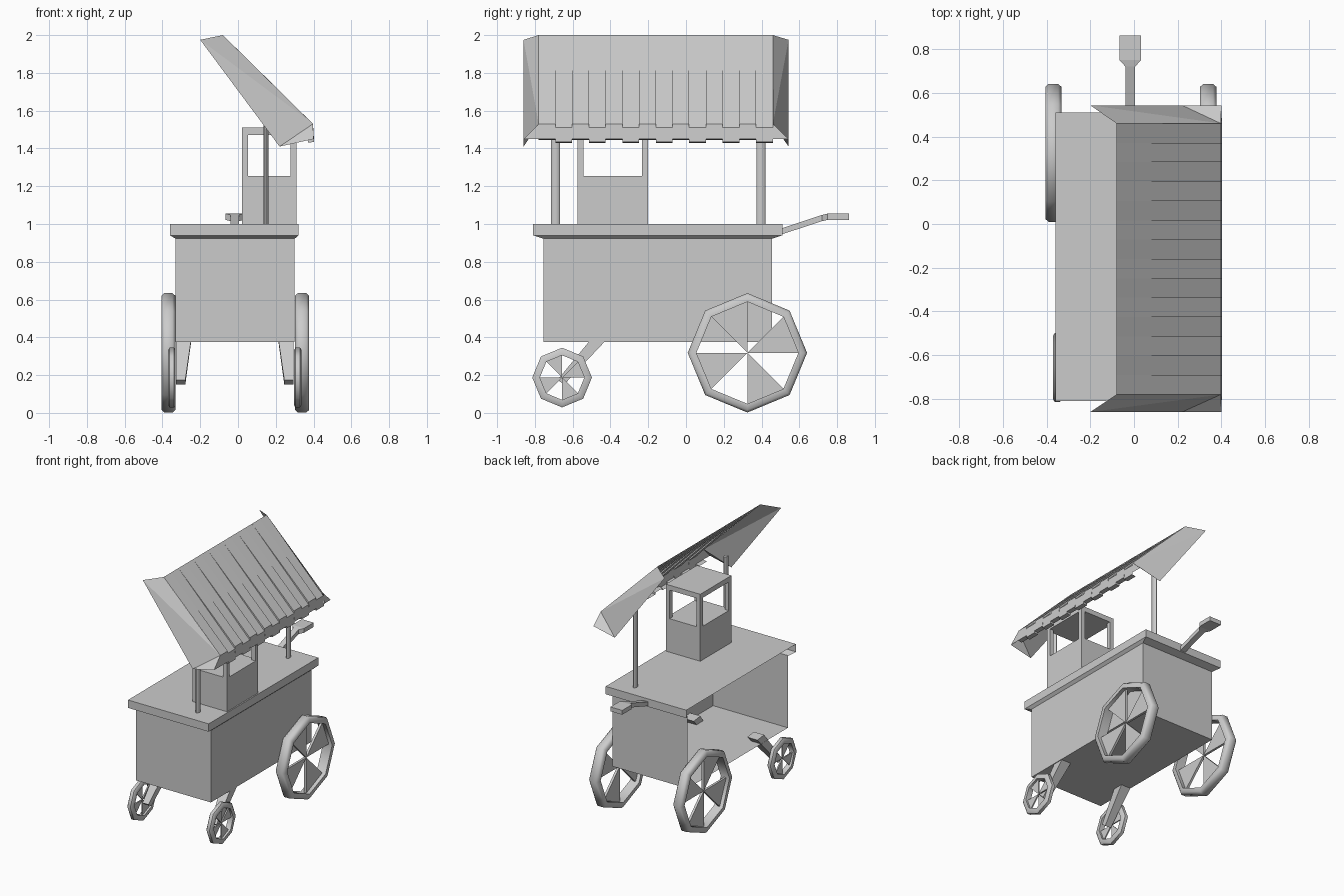
import bpy, math
from mathutils import Vector

if "Cube" in bpy.data.objects:
    bpy.data.objects.remove(bpy.data.objects["Cube"])


def mesh(name, verts, faces, smooth=False):
    me = bpy.data.meshes.new(name)
    me.from_pydata([Vector(v) for v in verts], [], faces)
    me.update()
    ob = bpy.data.objects.new(name, me)
    bpy.context.collection.objects.link(ob)
    if smooth:
        bpy.ops.object.select_all(action='DESELECT')
        bpy.context.view_layer.objects.active = ob
        ob.select_set(True)
        bpy.ops.object.shade_smooth_by_angle(angle=math.radians(50))
    return ob


def rect(x0, x1, y0, y1, z):
    return [(x0, y0, z), (x1, y0, z), (x1, y1, z), (x0, y1, z)]


def loft(name, rings, cap_start=True, cap_end=True, skip=(), closed=False, smooth=False):
    """Skin equal-length rings; skip lists side indices left open."""
    n, m = len(rings[0]), len(rings)
    verts = [v for r in rings for v in r]
    faces = []
    for k in range(m if closed else m - 1):
        a, b = k * n, ((k + 1) % m) * n
        faces += [(a + i, a + (i + 1) % n, b + (i + 1) % n, b + i)
                  for i in range(n) if i not in skip]
    if cap_start and not closed:
        faces.append(tuple(reversed(range(n))))
    if cap_end and not closed:
        faces.append(tuple(range((m - 1) * n, m * n)))
    return mesh(name, verts, faces, smooth)


def box(name, x0, x1, y0, y1, z0, z1):
    return loft(name, [rect(x0, x1, y0, y1, z0), rect(x0, x1, y0, y1, z1)])


# cart body and counter, both open on the vendor's side (-x)
loft("cart_body", [rect(-.33, .30, -.755, .455, .375), rect(-.33, .30, -.755, .455, .925)],
     cap_end=False, skip=(3,))
loft("counter", [rect(-.33, .30, -.755, .455, .922), rect(-.36, .32, -.81, .51, .94),
                 rect(-.36, .32, -.81, .51, 1.0)], cap_start=False, skip=(3,))

# display case: solid base, corner posts, lid
X0, X1, Y0, Y1, T = .02, .31, -.575, -.2, .032
box("case_base", X0, X1, Y0, Y1, 1.0, 1.255)
box("case_lid", X0, X1, Y0, Y1, 1.472, 1.51)
for x in (X0, X1 - T):
    for y in (Y0, Y1 - T):
        box("case_post", x, x + T, y, y + T, 1.255, 1.472)

# awning poles
for y in (-.69, .397):
    rings = [[(.148 + .013 * math.cos(a), y + .024 * math.sin(a), z)
              for a in [math.tau * i / 8 for i in range(8)]] for z in (1.0, 1.58)]
    loft("awning_pole", rings, smooth=True)

# awning: alternating strips that step apart towards the front and end in tabs
N, YA, YB = 14, -.78, .46
W = (YB - YA) / N
verts, faces = [], []
for i in range(N):
    low = i % 2
    profile = [(-.08, 2.0), (.20, 1.725 - .012 * low), (.397, 1.53 - .018 * low),
               (.402, 1.45 - .015 * low), (.37, 1.445 - .015 * low)]
    base = len(verts)
    for x, z in profile:
        verts += [(x, YA + i * W, z), (x, YA + (i + 1) * W, z)]
    faces += [(base + 2 * k, base + 2 * k + 2, base + 2 * k + 3, base + 2 * k + 1)
              for k in range(4)]
    if i:  # small step joining this strip to its neighbour
        p = base - 10
        faces += [(p + 2 * k + 1, p + 2 * k + 3, base + 2 * k + 2, base + 2 * k)
                  for k in range(4)]
mesh("awning", verts, faces)

# awning side flaps
for y, yo in ((YA, -.86), (YB, .543)):
    mesh("awning_flap", [(-.08, y, 2.0), (-.20, yo, 1.975), (.22, yo, 1.41),
                         (.40, yo, 1.45), (.402, y, 1.45), (.397, y, 1.53)],
         [(0, 1, 5), (1, 2, 5), (2, 3, 5), (3, 4, 5)])

# push handle
C = -.017


def section(y, w, z0, z1):
    return [(C - w, y, z0), (C + w, y, z0), (C + w, y, z1), (C - w, y, z1)]


loft("handle", [section(.50, .022, .943, .975), section(.72, .022, 1.015, 1.048),
                section(.75, .05, 1.022, 1.055), section(.863, .05, 1.022, 1.055)])


# wheels: eight-sided rims with alternating wedge spokes
def wheel(name, x0, x1, y, z, r, ri):
    def pt(rad, i, x):
        a = math.tau * i / 8
        return (x, y + rad * math.cos(a), z + rad * math.sin(a))
    b = (x1 - x0) * .2
    d = (r - ri) * .3
    rings = [[pt(r, i, x0 + b), pt(r, i, x1 - b), pt(r - d, i, x1), pt(ri, i, x1),
              pt(ri, i, x0), pt(r - d, i, x0)] for i in range(8)]
    loft(name + "_rim", rings, closed=True, smooth=True)
    mid, h = (x0 + x1) / 2, (x1 - x0) * .12
    for i in range(0, 8, 2):
        loft(name + "_spoke", [[(x, y, z), pt(ri, i, x), pt(ri, i + 1, x)]
                               for x in (mid - h, mid + h)])


for x0, x1 in ((-.405, -.332), (.302, .377)):
    wheel("big_wheel", x0, x1, .325, .318, .316, .27)
for x0, x1 in ((-.37, -.33), (.296, .337)):
    wheel("small_wheel", x0, x1, -.656, .187, .158, .118)

# tapered legs to the small wheels, tops poking through the floor
for s in (-1, 1):
    def leg_ring(y0, z0, y1, z1, xi):
        xo = C + s * .312
        xi = C + s * xi
        return [(xo, y0, z0), (xi, y0, z0), (xi, y1, z1), (xo, y1, z1)]
    loft("leg", [leg_ring(-.645, .15, -.68, .175, .262), leg_ring(-.39, .42, -.47, .43, .225)])
